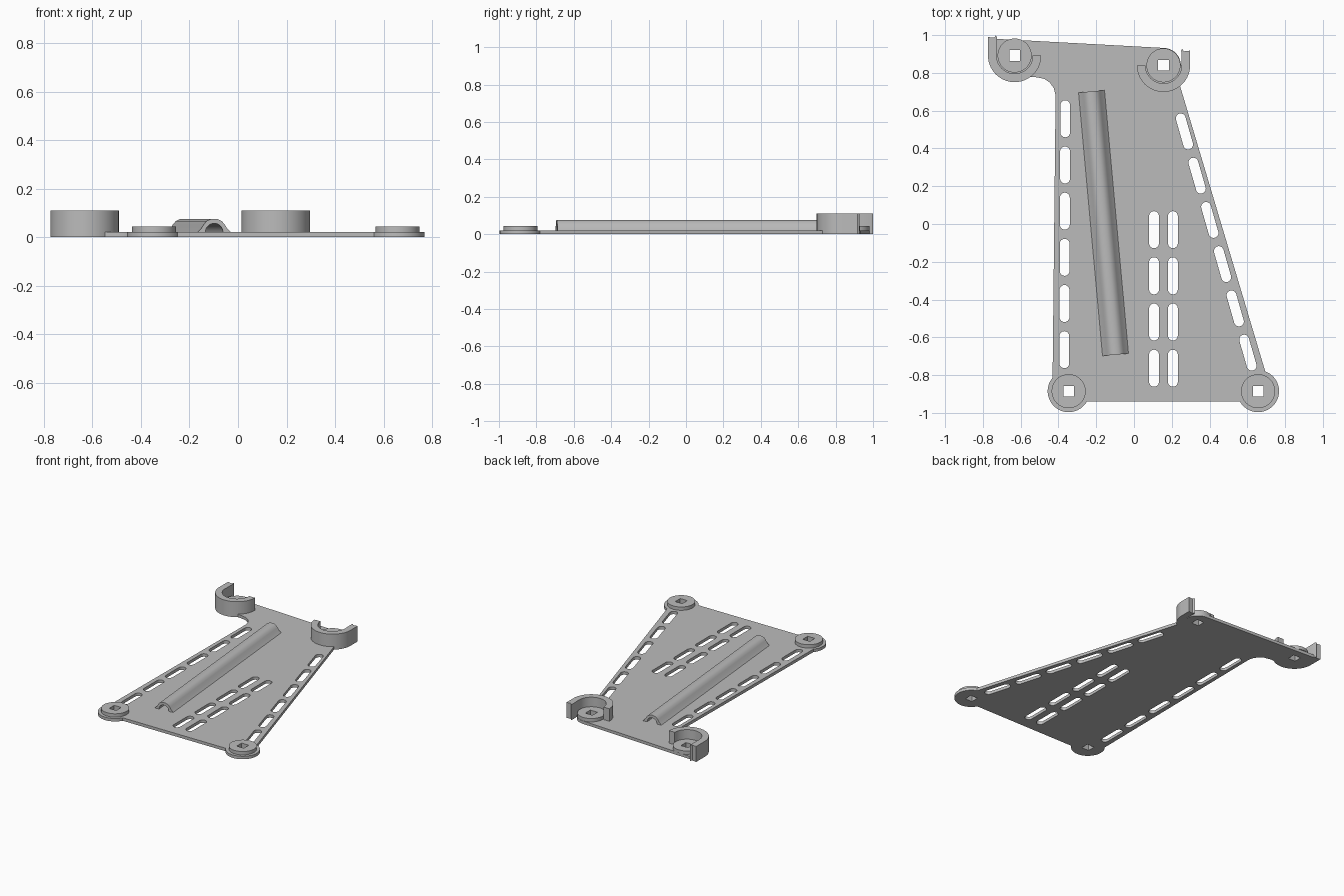
import bpy, bmesh
from math import sin, cos, radians, atan2, hypot
from mathutils import Matrix

if "Cube" in bpy.data.objects:
    bpy.data.objects.remove(bpy.data.objects["Cube"], do_unlink=True)

GREY = (0.5, 0.5, 0.5, 1)
grey = bpy.data.materials.new("plain grey")
grey.use_nodes = True
grey.diffuse_color = GREY
grey.node_tree.nodes["Principled BSDF"].inputs["Base Color"].default_value = GREY


def arc(c, r, a0, a1, n=32):
    angles = [radians(a0 + (a1 - a0) * i / n) for i in range(n + 1)]
    return [(c[0] + r * cos(a), c[1] + r * sin(a)) for a in angles]


def square(c, h=0.028):
    return [(c[0] + h * i, c[1] + h * j) for i, j in ((-1, -1), (1, -1), (1, 1), (-1, 1))]


def slot(x, y, turn=0, length=0.196, width=0.052):
    """Rounded slot, upright unless turned (degrees)."""
    r, d = width / 2, (length - width) / 2
    t = radians(turn + 90)
    dx, dy = d * cos(t), d * sin(t)
    return (arc((x + dx, y + dy), r, turn, turn + 180, 12)
            + arc((x - dx, y - dy), r, turn + 180, turn + 360, 12))


def prism(name, loops, z0, z1, matrix=None):
    """Extrude a flat outline (first loop) with holes (other loops)."""
    curve = bpy.data.curves.new(name, "CURVE")
    curve.dimensions = "2D"
    curve.fill_mode = "BOTH"
    curve.extrude = (z1 - z0) / 2
    for loop in loops:
        spline = curve.splines.new("POLY")
        spline.points.add(len(loop) - 1)
        for p, (x, y) in zip(spline.points, loop):
            p.co = (x, y, 0, 1)
        spline.use_cyclic_u = True
    temp = bpy.data.objects.new(name + "_outline", curve)
    bpy.context.collection.objects.link(temp)
    graph = bpy.context.evaluated_depsgraph_get()
    mesh = bpy.data.meshes.new_from_object(temp.evaluated_get(graph))
    bpy.data.objects.remove(temp, do_unlink=True)
    bpy.data.curves.remove(curve)
    bm = bmesh.new()
    bm.from_mesh(mesh)
    bmesh.ops.remove_doubles(bm, verts=bm.verts, dist=0.0002)
    bmesh.ops.translate(bm, verts=bm.verts, vec=(0, 0, (z0 + z1) / 2))
    if matrix:
        bmesh.ops.transform(bm, verts=bm.verts, matrix=matrix)
    bmesh.ops.recalc_face_normals(bm, faces=bm.faces)
    bm.to_mesh(mesh)
    bm.free()
    mesh.name = name
    mesh.materials.clear()
    mesh.materials.append(grey)
    obj = bpy.data.objects.new(name, mesh)
    bpy.context.collection.objects.link(obj)
    bpy.ops.object.select_all(action="DESELECT")
    obj.select_set(True)
    bpy.context.view_layer.objects.active = obj
    bpy.ops.object.shade_smooth_by_angle(angle=radians(30))
    return obj


# Mounting post centres
front_right, front_left = (-0.346, -0.885), (0.657, -0.885)
back_right, back_left = (-0.632, 0.892), (0.156, 0.84)
posts = {"front_right": front_right, "front_left": front_left,
         "back_right": back_right, "back_left": back_left}
PLATE = 0.021

# Base plate outline, running anticlockwise from the back corner
outline = [(-0.725, 0.98)]
outline += arc(back_right, 0.115, 180, 288)
outline += [(-0.553, 0.78), (-0.51, 0.776), (-0.475, 0.768), (-0.445, 0.748),
            (-0.424, 0.718), (-0.415, 0.68)]
outline += arc(front_right, 0.111, 140, 331, 48)
outline += arc(front_left, 0.111, 209, 430, 48)
outline += arc(back_left, 0.115, -46, 0, 12)
outline += arc(back_left, 0.092, 0, 88, 24)

# Rows of slots and the square post holes
PITCH = 0.2445
holes = [square(c) for c in posts.values()]
for i in range(6):
    holes.append(slot(-0.364 - 0.001 * i, 0.557 - PITCH * i))
    holes.append(slot(0.267 + 0.0672 * i, 0.49 - 0.2342 * i, 16))
for x in (0.106, 0.206):
    holes += [slot(x, -0.03 - PITCH * i) for i in range(4)]
prism("base_plate", [outline] + holes, 0, PLATE)

# Raised washer round each square hole
for name, c in posts.items():
    prism(name + "_washer", [arc(c, 0.09, 0, 354.375, 63), square(c)], PLATE, 0.045)


# Open collars with a straight outer arm ending in a small lip
def collar(name, c, side, reach):
    cx, cy = c
    shape = arc((0, 0), 0.141, 0, 180, 40)
    shape = [(x, -y) for x, y in shape]
    shape += arc((0, 0), 0.096, 180, 360, 40)
    # the arm continues the last end upward
    shape += [(0.094, reach), (0.099, reach + 0.01), (0.108, reach - 0.004), (0.141, reach)]
    prism(name, [[(cx + side * x, cy + y) for x, y in shape]], 0, 0.11)


collar("back_right_collar", back_right, -1, 0.098)
collar("back_left_collar", back_left, 1, 0.078)

# Arched cable channel lying across the plate
half = [(0.069, 0.0), (0.053, 0.016), (0.043, 0.032), (0.031, 0.046), (0.016, 0.053)]
arch = half + [(0, 0.055)] + [(-x, z) for x, z in reversed(half)]
arch += arc((0, 0), 0.036, 180, 0, 24)
start, end = (-0.098, -0.692), (-0.225, 0.702)
dx, dy = end[0] - start[0], end[1] - start[1]
place = (Matrix.Translation((start[0], start[1], PLATE))
         @ Matrix.Rotation(atan2(-dx, dy), 4, "Z")
         @ Matrix.Rotation(radians(90), 4, "X"))
prism("cable_channel", [arch], -hypot(dx, dy), 0, place)
